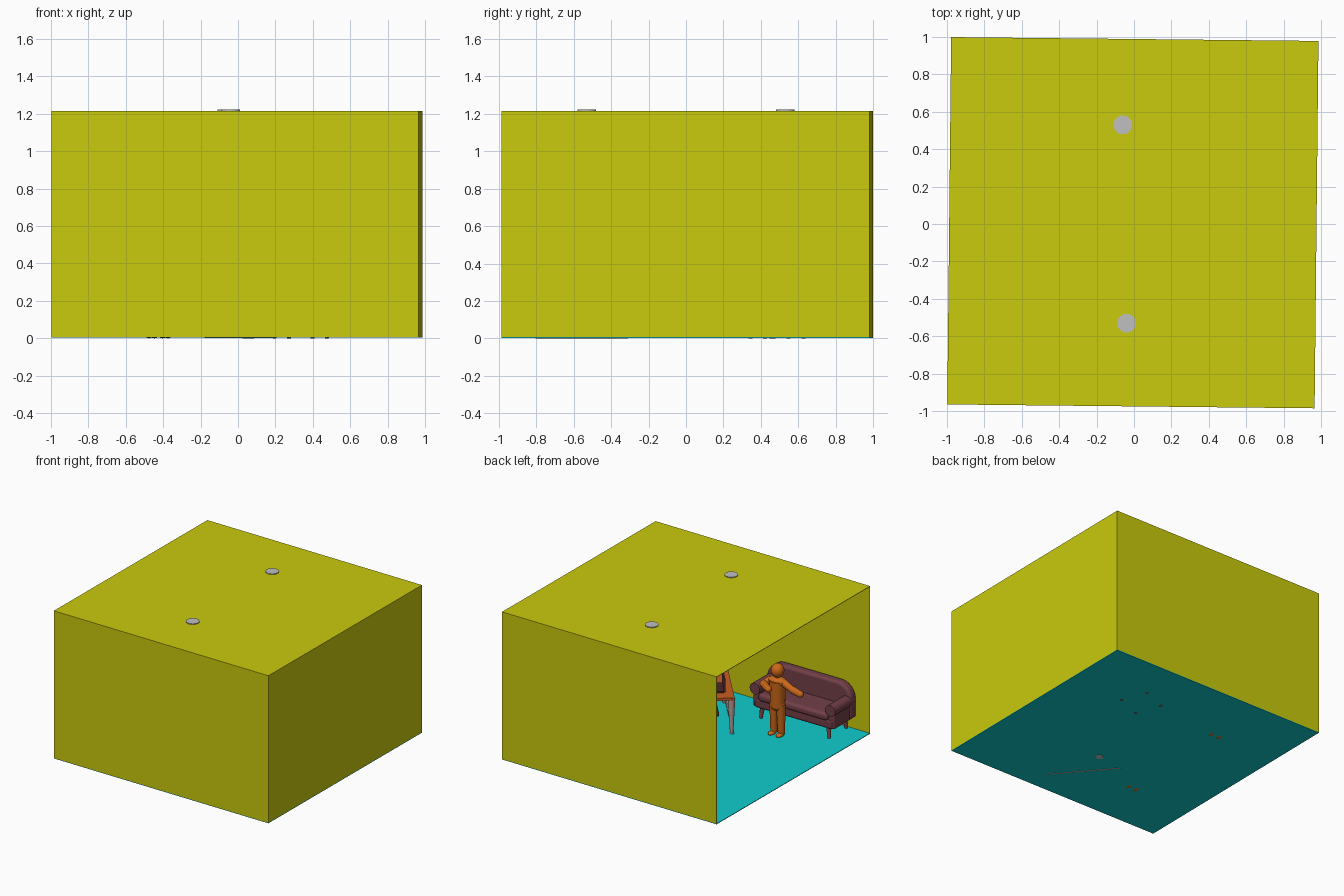
import bpy, bmesh, math
from mathutils import Matrix, Vector

if "Cube" in bpy.data.objects:
    bpy.data.objects.remove(bpy.data.objects["Cube"])


def material(name, rgb):
    m = bpy.data.materials.new(name)
    m.diffuse_color = (*rgb, 1)
    m.use_nodes = True
    m.node_tree.nodes["Principled BSDF"].inputs["Base Color"].default_value = m.diffuse_color
    return m


YELLOW = material("wall yellow", (0.59, 0.59, 0.004))
CYAN = material("floor cyan", (0.005, 0.60, 0.61))
MAROON = material("upholstery maroon", (0.17, 0.05, 0.065))
WOOD = material("leg wood", (0.27, 0.08, 0.065))
SKIN = material("figure orange", (0.60, 0.14, 0.01))
DESK = material("desk orange", (0.58, 0.11, 0.015))
PALE = material("pale pink grey", (0.52, 0.36, 0.34))
GREY = material("light grey", (0.53, 0.53, 0.53))
DARK = material("dark plum", (0.07, 0.02, 0.025))


def place(x, y, angle=0, z=0):
    return Matrix.Translation((x, y, z)) @ Matrix.Rotation(math.radians(angle), 4, 'Z')


def finish(name, bm, mat, M, smooth=False, bevel=0):
    bmesh.ops.recalc_face_normals(bm, faces=bm.faces)
    me = bpy.data.meshes.new(name)
    bm.to_mesh(me)
    bm.free()
    ob = bpy.data.objects.new(name, me)
    bpy.context.collection.objects.link(ob)
    me.materials.append(mat)
    ob.matrix_world = M
    if bevel:
        b = ob.modifiers.new("round", 'BEVEL')
        b.width, b.segments = bevel, 4
    if smooth or bevel:
        bpy.ops.object.select_all(action='DESELECT')
        ob.select_set(True)
        bpy.context.view_layer.objects.active = ob
        bpy.ops.object.shade_smooth_by_angle(angle=math.radians(40))
    return ob


def box(name, lo, hi, mat, M, bevel=0):
    lo, hi = Vector(lo), Vector(hi)
    bm = bmesh.new()
    bmesh.ops.create_cube(bm, size=1)
    bmesh.ops.scale(bm, vec=hi - lo, verts=bm.verts)
    bmesh.ops.translate(bm, vec=(lo + hi) / 2, verts=bm.verts)
    return finish(name, bm, mat, M, bevel=bevel)


def rod(name, p, q, r1, r2, mat, M, seg=20):
    p, q = Vector(p), Vector(q)
    bm = bmesh.new()
    bmesh.ops.create_cone(bm, cap_ends=True, segments=seg, radius1=r1, radius2=r2, depth=(q - p).length)
    turn = Vector((0, 0, 1)).rotation_difference(q - p).to_matrix().to_4x4()
    bmesh.ops.transform(bm, matrix=Matrix.Translation((p + q) / 2) @ turn, verts=bm.verts)
    return finish(name, bm, mat, M, smooth=True)


def ball(name, c, size, mat, M):
    bm = bmesh.new()
    bmesh.ops.create_uvsphere(bm, u_segments=24, v_segments=14, radius=1)
    bmesh.ops.scale(bm, vec=size, verts=bm.verts)
    bmesh.ops.translate(bm, vec=c, verts=bm.verts)
    return finish(name, bm, mat, M, smooth=True)


# Room: thin shell, open on the left side
R = place(-0.006, 0.007, -0.6)
h, t, H = 0.982, 0.004, 1.215
box("floor", (-h, -h, 0.003), (h, h, 0.008), CYAN, R)
box("ceiling", (-h, -h, H - t), (h, h, H), YELLOW, R)
box("front_wall", (-h, -h, 0.007), (h, -h + t, H - t), YELLOW, R)
box("back_wall", (-h, h - t, 0.007), (h, h, H - t), YELLOW, R)
box("right_wall", (h - t, -h + t, 0.007), (h, h - t, H - t), YELLOW, R)

# Ceiling lamps, poking slightly through the ceiling
for x, y in ((-0.06, 0.53), (-0.04, -0.53)):
    L = place(x, y)
    rod("ceiling_lamp_cap", (0, 0, 1.18), (0, 0, 1.222), 0.05, 0.05, GREY, L, 28)
    rod("ceiling_lamp_shade", (0, 0, 1.13), (0, 0, 1.18), 0.075, 0.05, GREY, L, 28)


def couch(name, M, w):
    """Upholstered seat of half width w, facing local +y."""
    bm = bmesh.new()
    r, top, bottom = 0.13, 0.385, 0.10
    ring = [(-w, bottom), (w, bottom)]
    for cx, start in ((w - r, 0), (-w + r, 90)):
        for i in range(9):
            a = math.radians(start + i * 90 / 8)
            ring.append((cx + r * math.cos(a), top - r + r * math.sin(a)))
    face = bm.faces.new([bm.verts.new((x, -0.14, z)) for x, z in ring])
    out = bmesh.ops.extrude_face_region(bm, geom=[face])
    bmesh.ops.translate(bm, vec=(0, 0.075, 0),
                        verts=[v for v in out["geom"] if isinstance(v, bmesh.types.BMVert)])
    finish(name + "_back", bm, MAROON, M, bevel=0.022)
    box(name + "_base", (-w + 0.03, -0.12, 0.085), (w - 0.03, 0.135, 0.165), MAROON, M, 0.02)
    box(name + "_cushion", (-w + 0.07, -0.09, 0.15), (w - 0.07, 0.15, 0.215), MAROON, M, 0.025)
    for s in (-1, 1):
        box(name + "_arm", (s * (w - 0.045) - 0.03, -0.12, 0.09),
            (s * (w - 0.045) + 0.03, 0.13, 0.25), MAROON, M, 0.015)
        rod(name + "_arm_roll", (s * (w - 0.042), -0.12, 0.245), (s * (w - 0.042), 0.145, 0.245),
            0.045, 0.045, MAROON, M, 24)
        for y in (-0.11, 0.11):
            rod(name + "_leg", (s * (w - 0.075), y, 0.0), (s * (w - 0.085), y * 0.92, 0.10),
                0.011, 0.021, WOOD, M, 12)


couch("sofa", place(-0.49, -0.825, 0, 0.008), 0.385)
couch("armchair", place(0.335, 0.485, 111), 0.185)


def figure(M):
    """Standing figure with one arm out, facing local +y."""
    ball("figure_head", (0, 0, 0.53), (0.05, 0.052, 0.056), SKIN, M)
    rod("figure_neck", (0, 0, 0.44), (0, 0, 0.50), 0.024, 0.022, SKIN, M)
    rod("figure_torso", (0, 0, 0.24), (0, 0, 0.45), 0.056, 0.062, SKIN, M)
    ball("figure_shoulders", (0, 0, 0.445), (0.08, 0.05, 0.035), SKIN, M)
    ball("figure_hips", (0, 0, 0.25), (0.062, 0.052, 0.05), SKIN, M)
    for s in (-1, 1):
        rod("figure_leg", (s * 0.034, 0, 0.02), (s * 0.03, 0, 0.26), 0.026, 0.037, SKIN, M)
        ball("figure_foot", (s * 0.036, 0.018, 0.016), (0.025, 0.045, 0.016), SKIN, M)
    arms = [((-0.06, 0, 0.44), (-0.15, 0.02, 0.415)), ((-0.15, 0.02, 0.415), (-0.235, 0.04, 0.41)),
            ((0.06, 0, 0.44), (0.10, 0.04, 0.41)), ((0.10, 0.04, 0.41), (0.0, 0.12, 0.42))]
    for p, q in arms:
        rod("figure_arm", p, q, 0.03, 0.025, SKIN, M)
        ball("figure_joint", q, (0.026, 0.026, 0.026), SKIN, M)


figure(place(-0.44, -0.56))
figure(place(-0.41, 0.48, 180))

# Desk turned across the corner, with a thin pale frame
D = place(0.005, -0.59, -49.3)
box("desk_top", (-0.285, 0, 0.285), (0.285, 0.28, 0.305), DESK, D)
box("desk_back_panel", (-0.27, 0.004, 0.17), (0.27, 0.012, 0.286), PALE, D)
box("desk_foot_rail", (-0.285, 0.004, 0.001), (0.285, 0.014, 0.02), PALE, D)
for x in (-0.265, 0.265):
    for y in (0.022, 0.255):
        rod("desk_leg", (x * 1.03, y, 0.008), (x, y, 0.288), 0.012, 0.028, PALE, D, 12)
box("laptop_base", (-0.19, 0.07, 0.305), (-0.03, 0.18, 0.317), DARK, D)
box("laptop_screen", (-0.19, 0.06, 0.31), (-0.03, 0.07, 0.42), MAROON, D)

# Swivel chair at the desk
C = place(0.055, -0.34, -49.3)
rod("chair_foot", (0, 0, 0.0), (0, 0, 0.02), 0.03, 0.03, GREY, C, 24)
rod("chair_post", (0, 0, 0.02), (0, 0, 0.14), 0.016, 0.016, GREY, C)
box("chair_seat", (-0.09, -0.09, 0.135), (0.09, 0.09, 0.165), DARK, C, 0.012)
box("chair_back", (-0.08, 0.08, 0.20), (0.08, 0.10, 0.36), DARK, C, 0.009)
box("chair_spine", (-0.015, 0.085, 0.14), (0.015, 0.095, 0.22), GREY, C)
